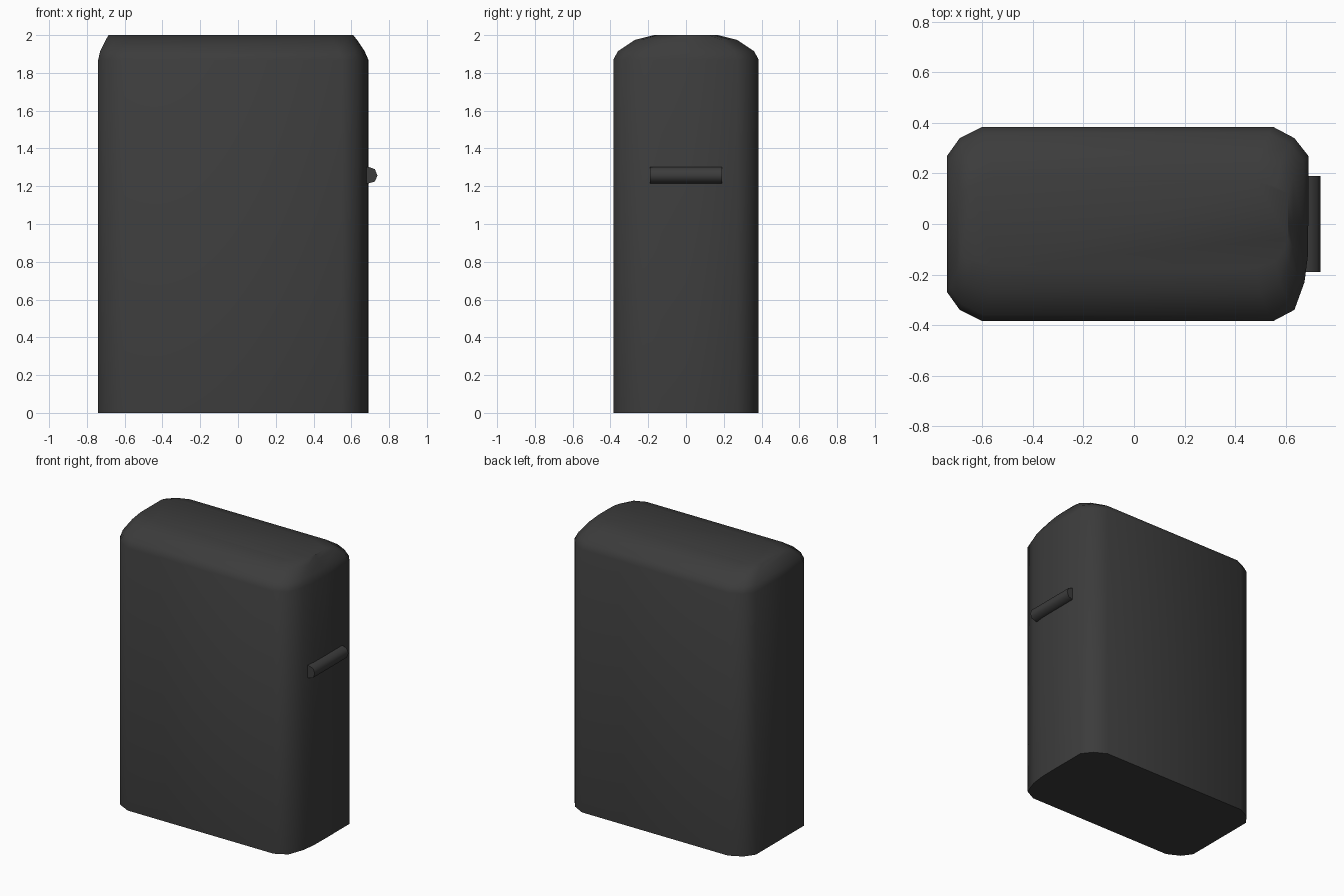
import bpy, bmesh, math

if "Cube" in bpy.data.objects:
    bpy.data.objects.remove(bpy.data.objects["Cube"])

dark = bpy.data.materials.new("dark_plastic")
dark.diffuse_color = (0.045, 0.045, 0.045, 1)
dark.use_nodes = True
dark.node_tree.nodes["Principled BSDF"].inputs["Base Color"].default_value = dark.diffuse_color


def loft(name, rings, angle):
    """Skin a list of equal-length closed rings and cap both ends."""
    bm = bmesh.new()
    vs = [[bm.verts.new(p) for p in r] for r in rings]
    n = len(rings[0])
    for a, b in zip(vs, vs[1:]):
        for i in range(n):
            j = (i + 1) % n
            bm.faces.new((a[i], a[j], b[j], b[i]))
    bm.faces.new(vs[0][::-1])
    bm.faces.new(vs[-1])
    bmesh.ops.recalc_face_normals(bm, faces=bm.faces)
    mesh = bpy.data.meshes.new(name)
    bm.to_mesh(mesh)
    bm.free()
    ob = bpy.data.objects.new(name, mesh)
    bpy.context.collection.objects.link(ob)
    mesh.materials.append(dark)
    bpy.ops.object.select_all(action='DESELECT')
    ob.select_set(True)
    bpy.context.view_layer.objects.active = ob
    bpy.ops.object.shade_smooth_by_angle(angle=math.radians(angle))
    return ob


# Body: rounded plan outline, slightly bowed on the right front
outline = [(-0.74, 0.27), (-0.74, -0.27), (-0.69, -0.34), (-0.60, -0.385),
           (0.55, -0.385), (0.635, -0.34), (0.675, -0.23), (0.688, -0.13),
           (0.69, 0.0), (0.69, 0.27), (0.635, 0.34), (0.55, 0.385),
           (-0.60, 0.385), (-0.69, 0.34)]

# Levels: z, left x, right x, half depth
levels = [(0, -0.74, 0.69, 0.385), (1.87, -0.74, 0.69, 0.385),
          (1.915, -0.73, 0.67, 0.36), (1.975, -0.70, 0.63, 0.27),
          (2.0, -0.685, 0.61, 0.17)]
rings = []
for z, left, right, half in levels:
    sx = (right - left) / 1.43
    rings.append([(left + (x + 0.74) * sx, y * half / 0.385, z) for x, y in outline])
loft("body", rings, 50)

# Handle: short rounded bar on the right side
profile = [(0.66, 1.215), (0.69, 1.215), (0.725, 1.225), (0.738, 1.257),
           (0.725, 1.29), (0.69, 1.303), (0.66, 1.303)]
loft("handle", [[(x, y, z) for x, z in profile] for y in (-0.19, 0.19)], 60)
